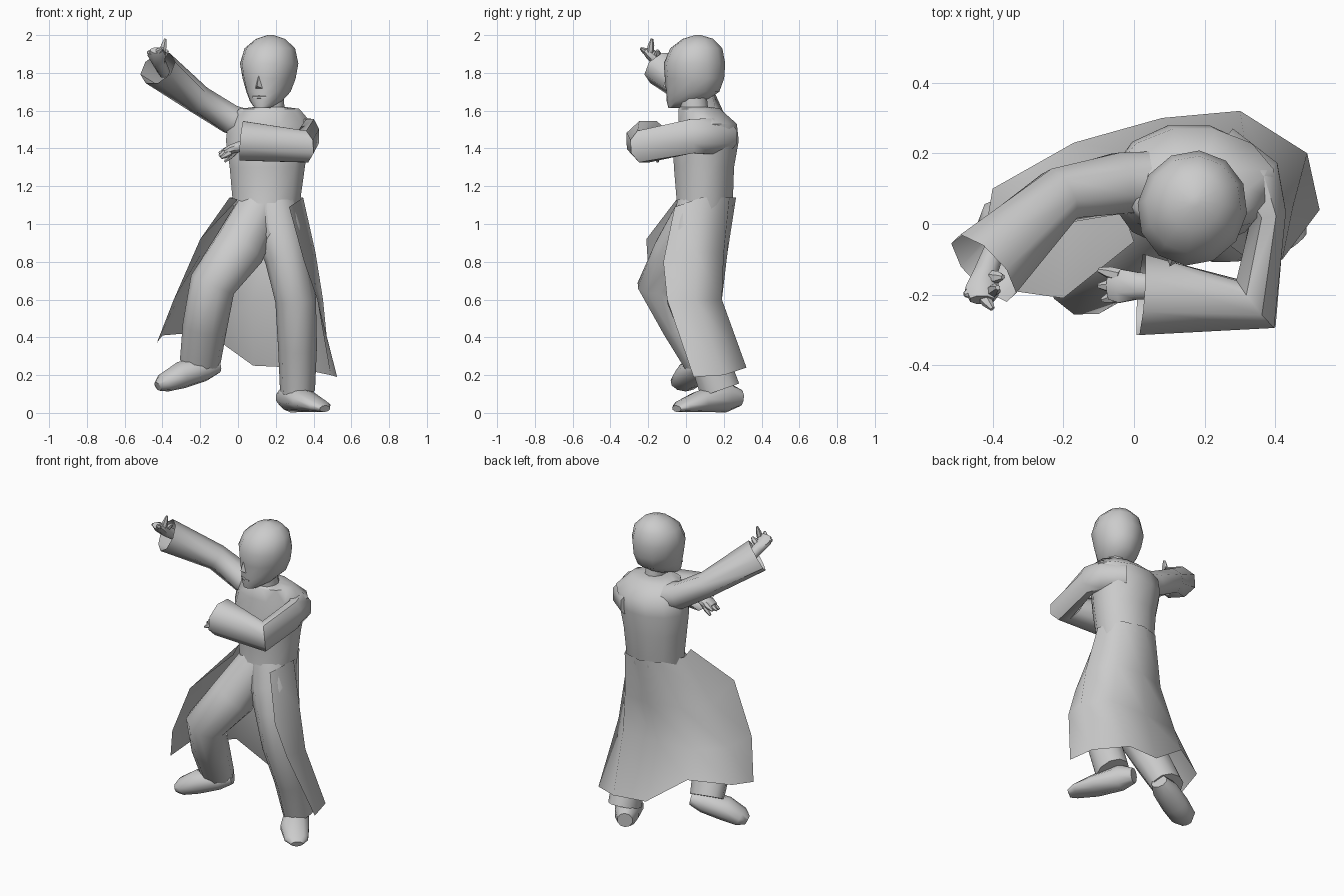
import bpy
import bmesh
import math
from mathutils import Vector

default_cube = bpy.data.objects.get("Cube")
if default_cube:
    bpy.data.objects.remove(default_cube, do_unlink=True)

# One plain grey for the whole figure
grey = bpy.data.materials.new("plain grey")
grey.use_nodes = True
grey.diffuse_color = (.6, .6, .6, 1)
grey.node_tree.nodes["Principled BSDF"].inputs["Base Color"].default_value = (.6, .6, .6, 1)

X_AXIS, Y_AXIS, Z_AXIS = Vector((1, 0, 0)), Vector((0, 1, 0)), Vector((0, 0, 1))


def finish(bm, name, recalculate=True, angle=50):
    """Turn a bmesh into a shaded object in the scene."""
    if recalculate:
        bmesh.ops.recalc_face_normals(bm, faces=bm.faces)
    mesh = bpy.data.meshes.new(name)
    bm.to_mesh(mesh)
    bm.free()
    mesh.materials.append(grey)
    obj = bpy.data.objects.new(name, mesh)
    bpy.context.collection.objects.link(obj)
    bpy.ops.object.select_all(action='DESELECT')
    obj.select_set(True)
    bpy.context.view_layer.objects.active = obj
    bpy.ops.object.shade_smooth_by_angle(angle=math.radians(angle))
    return obj


def skin(bm, rings, closed):
    """Bridge consecutive rings of vertices with quads."""
    for lower, upper in zip(rings, rings[1:]):
        count = len(lower)
        for i in range(count if closed else count - 1):
            j = (i + 1) % count
            bm.faces.new((lower[i], lower[j], upper[j], upper[i]))


def tube(name, stations, up, axis=None, sides=10, cap_end=True):
    """Loft ellipses along a path; each station is x, y, z, side radius, up radius."""
    bm = bmesh.new()
    centres = [Vector(s[:3]) for s in stations]
    rings = []
    for i, station in enumerate(stations):
        before = centres[i] - centres[max(i - 1, 0)]
        after = centres[min(i + 1, len(centres) - 1)] - centres[i]
        before = before.normalized() if before.length else after.normalized()
        after = after.normalized() if after.length else before
        tangent = axis or (before + after).normalized()
        side = up.cross(tangent).normalized()
        rise = tangent.cross(side)
        # widen the ring at a bend so the limb keeps its thickness
        mitre = 1 if axis else 1 / max(tangent.dot(after), .7)
        ring = []
        for k in range(sides):
            turn = math.tau * (k + .5) / sides
            offset = side * math.cos(turn) * station[3] * mitre + rise * math.sin(turn) * station[4]
            ring.append(bm.verts.new(centres[i] + offset * 1.03))
        rings.append(ring)
    skin(bm, rings, True)
    bm.faces.new(list(reversed(rings[0])))
    if cap_end:
        bm.faces.new(rings[-1])
    return finish(bm, name)


# Torso from crotch to sloping shoulders, and the neck
tube("torso", [
    (.135, .04, .86, .07, .08),
    (.14, .06, .95, .16, .14),
    (.15, .1, 1.1, .177, .148),
    (.155, .095, 1.3, .2, .16),
    (.155, .105, 1.44, .22, .175),
    (.17, .115, 1.53, .225, .155),
    (.165, .07, 1.61, .16, .11),
    (.17, .05, 1.62, .08, .08),
], Y_AXIS, axis=Z_AXIS, sides=12)
tube("neck", [(.19, .05, 1.56, .06, .07), (.18, .03, 1.74, .06, .07)], Y_AXIS)

# Head, turned a little toward its right; rows are height, shift back, half width, half depth
back = Vector((.36, .93, 0)).normalized()
head_centre = Vector((.165, .045, 0))
head_rows = [
    (1.615, -.1, .04, .045), (1.65, -.05, .08, .1), (1.7, -.01, .112, .14),
    (1.77, .0, .135, .155), (1.85, .0, .15, .16), (1.93, .01, .13, .135),
    (1.98, .02, .075, .08), (2.0, .02, .015, .015),
]
tube("head", [(*(head_centre + back * shift + Z_AXIS * z).to_tuple(), wide, deep)
              for z, shift, wide, deep in head_rows], back, axis=Z_AXIS, sides=12)


# Nose and lips placed in the turned frame of the head
def on_head(across, forward, height):
    return head_centre + Z_AXIS.cross(back) * across - back * forward + Z_AXIS * height


bm = bmesh.new()
bridge, tip = bm.verts.new(on_head(0, .15, 1.8)), bm.verts.new(on_head(0, .177, 1.73))
left, right = [bm.verts.new(on_head(a, .145, 1.715)) for a in (-.025, .025)]
for corners in ((bridge, left, tip), (bridge, tip, right), (tip, left, right), (bridge, right, left)):
    bm.faces.new(corners)
finish(bm, "nose")
mouth_path = [(*on_head(a, f, 1.672), .012, .008) for a, f in ((-.035, .135), (0, .148), (.035, .135))]
tube("lips", mouth_path, Z_AXIS, sides=6)

# Sleeves with open cuffs
tube("right_sleeve", [
    (.08, .12, 1.52, .09, .08),
    (-.04, .115, 1.555, .09, .08),
    (-.21, .08, 1.66, .08, .075),
    (-.425, -.125, 1.825, .12, .095),
], Z_AXIS, sides=8, cap_end=False)
tube("left_sleeve", [
    (.23, .2, 1.46, .09, .09),
    (.34, .12, 1.465, .085, .1),
    (.38, .03, 1.465, .05, .095),
    (.345, -.225, 1.41, .065, .088),
    (.02, -.2, 1.44, .12, .11),
], Z_AXIS, sides=8, cap_end=False)


def hand(side, palm, fingers):
    """A palm and a set of tapering fingers, each given by base and tip."""
    tube(side + "_palm", palm, Z_AXIS, sides=8)
    for i, (base, end) in enumerate(fingers):
        middle = (Vector(base) + Vector(end)) / 2
        tube(f"{side}_finger_{i + 1}", [(*base, .018, .018), (*middle, .017, .016), (*end, .007, .007)],
             Vector((.3, .2, 1)), sides=6)


hand("right", [
    (-.39, -.06, 1.8, .03, .03), (-.42, -.14, 1.86, .035, .035),
    (-.43, -.19, 1.9, .05, .03), (-.43, -.215, 1.92, .035, .02),
], [
    ((-.4, -.19, 1.91), (-.385, -.18, 1.98)),
    ((-.45, -.19, 1.9), (-.48, -.2, 1.91)),
    ((-.43, -.2, 1.905), (-.4, -.24, 1.93)),
    ((-.4, -.15, 1.89), (-.37, -.15, 1.92)),
])
hand("left", [
    (.12, -.18, 1.42, .035, .035), (.01, -.175, 1.41, .04, .03),
    (-.04, -.175, 1.395, .05, .025), (-.07, -.175, 1.38, .04, .018),
], [
    ((-.04, -.145, 1.4), (-.1, -.13, 1.375)),
    ((-.05, -.175, 1.39), (-.1, -.175, 1.36)),
    ((-.04, -.2, 1.38), (-.09, -.215, 1.35)),
    ((-.01, -.16, 1.39), (-.07, -.15, 1.33)),
])

# Trousers: one leg stands, the other is bent and stepping
tube("left_trouser_leg", [
    (.19, .06, 1.1, .11, .12),
    (.215, .03, .96, .115, .13),
    (.255, .01, .82, .12, .11),
    (.305, .0, .6, .1, .105),
    (.315, .1, .35, .1, .1),
    (.315, .18, .12, .11, .09),
], X_AXIS)
tube("right_trouser_leg", [
    (.11, .07, 1.08, .12, .12),
    (.0, -.05, .86, .12, .14),
    (-.135, -.135, .68, .11, .12),
    (-.175, -.03, .46, .1, .115),
    (-.2, .07, .27, .085, .105),
], X_AXIS)

# Shoes from heel to toe
tube("left_shoe", [
    (.24, .285, .08, .045, .045),
    (.28, .21, .085, .07, .08),
    (.36, .07, .06, .085, .055),
    (.435, -.02, .035, .07, .03),
    (.46, -.05, .022, .035, .018),
], Z_AXIS)
tube("right_shoe", [
    (-.11, .1, .25, .05, .04),
    (-.18, .07, .235, .075, .065),
    (-.3, .02, .2, .08, .07),
    (-.39, -.01, .16, .075, .05),
    (-.425, -.025, .14, .035, .025),
], Z_AXIS)

# Long coat skirt, open at the front; each row runs from right edge round the back to left edge
waist = [(.0, -.05, 1.13), (-.045, .08, 1.14), (.03, .23, 1.14), (.15, .265, 1.14),
         (.28, .23, 1.14), (.345, .08, 1.14), (.27, -.06, 1.09)]
hip = [(-.2, -.21, .92), (-.19, .0, .85), (-.07, .16, .85), (.12, .22, .85),
       (.3, .2, .85), (.41, .05, .85), (.35, -.12, .8)]
knee = [(-.34, -.19, .6), (-.32, .02, .6), (-.18, .16, .6), (.07, .19, .6),
        (.32, .19, .6), (.45, .05, .6), (.42, -.1, .6)]
hem = [(-.43, -.08, .37), (-.4, .1, .41), (-.17, .23, .43), (.08, .3, .25),
       (.3, .32, .24), (.49, .2, .2), (.525, .04, .19)]
bm = bmesh.new()
skin(bm, [[bm.verts.new(p) for p in row] for row in (hem, knee, hip, waist)], False)
bmesh.ops.reverse_faces(bm, faces=bm.faces)
finish(bm, "coat_skirt", recalculate=False, angle=60)
